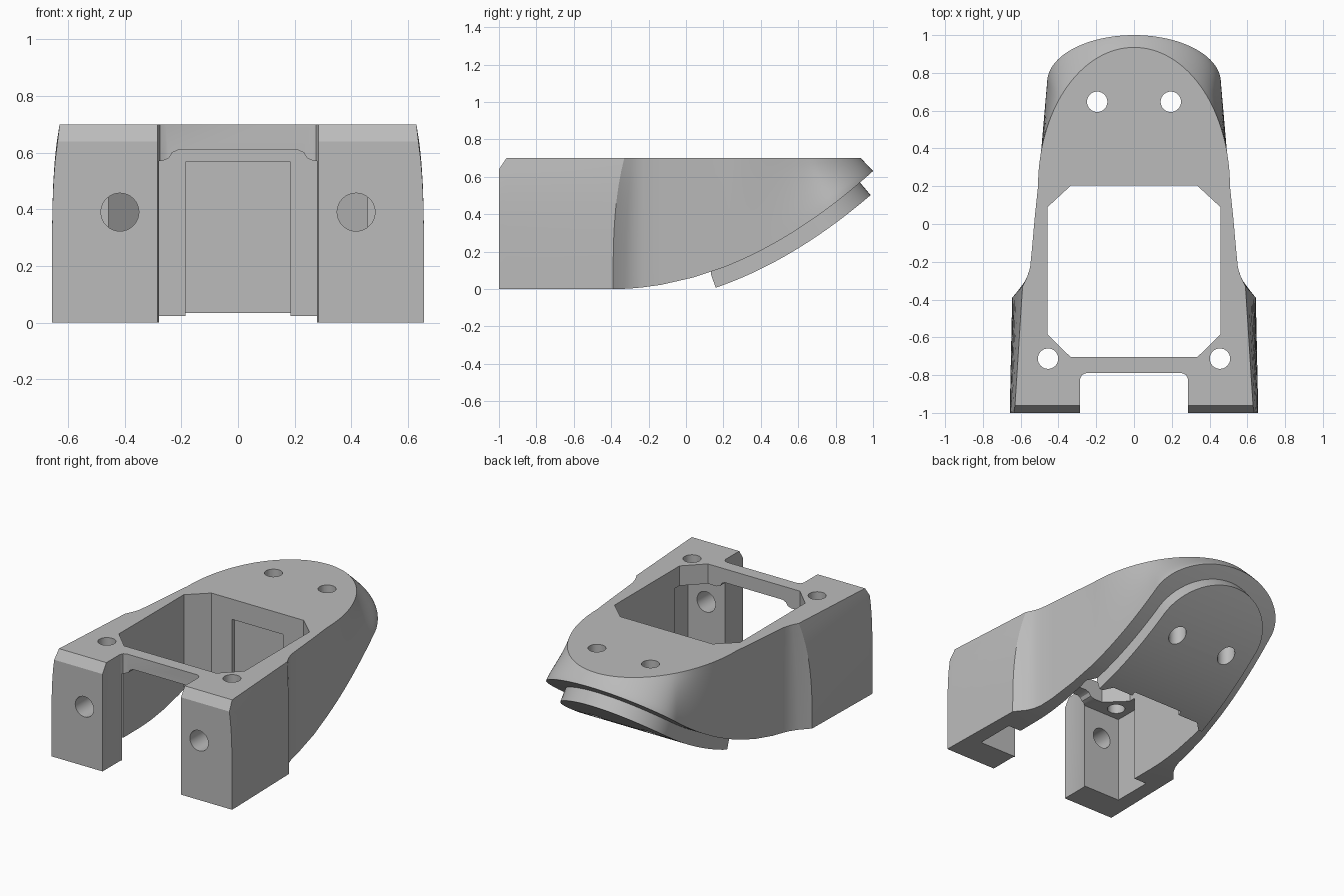
import bpy, bmesh, math
from mathutils import Vector

if "Cube" in bpy.data.objects:
    bpy.data.objects.remove(bpy.data.objects["Cube"])

grey = bpy.data.materials.new("plain grey")
grey.use_nodes = True
grey.diffuse_color = (0.5, 0.5, 0.5, 1)
grey.node_tree.nodes["Principled BSDF"].inputs["Base Color"].default_value = (0.5, 0.5, 0.5, 1)

TOP = 0.7


def belly(y):
    """Height of the curved underside."""
    return 0.322 * max(0, y + 0.4) ** 2


def make_object(name, bm):
    bmesh.ops.remove_doubles(bm, verts=bm.verts, dist=0.0001)
    bmesh.ops.recalc_face_normals(bm, faces=bm.faces)
    mesh = bpy.data.meshes.new(name)
    bm.to_mesh(mesh)
    bm.free()
    obj = bpy.data.objects.new(name, mesh)
    bpy.context.collection.objects.link(obj)
    return obj


def loft(name, sections):
    """Skin closed sections from a flat first one to a last one that closes on x = 0."""
    bm = bmesh.new()
    rows = [[bm.verts.new(p) for p in s] for s in sections]
    bm.faces.new(rows[0])
    n = len(rows[0])
    for a, b in zip(rows, rows[1:]):
        for i in range(n):
            j = (i + 1) % n
            bm.faces.new((a[i], a[j], b[j], b[i]))
    return make_object(name, bm)


def mirrored(half):
    return half + [Vector((-p.x, p.y, p.z)) for p in reversed(half)]


def prism(name, pts, axis, lo, hi):
    """Extrude a profile along y or z."""
    bm = bmesh.new()
    place = (lambda a, b: (a, lo, b)) if axis == "y" else (lambda a, b: (a, b, lo))
    face = bm.faces.new([bm.verts.new(place(a, b)) for a, b in pts])
    moved = bmesh.ops.extrude_face_region(bm, geom=[face])["geom"]
    shift = Vector((0, hi - lo, 0)) if axis == "y" else Vector((0, 0, hi - lo))
    bmesh.ops.translate(bm, vec=shift, verts=[v for v in moved if isinstance(v, bmesh.types.BMVert)])
    return make_object(name, bm)


def both_sides(half):
    return half + [(-a, b) for a, b in reversed(half)]


def circle(cx, cy, r, n=32):
    return [(cx + r * math.cos(i * math.tau / n), cy + r * math.sin(i * math.tau / n)) for i in range(n)]


# Body: each section runs from the lower edge to the top edge, with a bulge power
def body_section(low, high, power, top=TOP, steps=10):
    half = []
    for i in range(steps + 1):
        t = i / steps
        s = t ** power
        z0 = belly(low[1])
        half.append(Vector((low[0] + (high[0] - low[0]) * s,
                            low[1] + (high[1] - low[1]) * s,
                            z0 + (top - z0) * t)))
    return mirrored(half)


sections = [
    body_section((0.657, -1), (0.637, -1), 5, top=0.64),
    body_section((0.657, -0.96), (0.63, -0.96), 5),
    body_section((0.645, -0.39), (0.59, -0.33), 3),
    body_section((0.59, -0.325), (0.57, -0.29), 2),
    body_section((0.565, -0.28), (0.56, -0.265), 2),
    body_section((0.55, -0.23), (0.55, -0.23), 1),
    body_section((0.54, -0.13), (0.54, -0.13), 1),
    body_section((0.525, 0.04), (0.525, 0.04), 1),
]
CORNER = 0.45
COUNT = 40
for i in range(COUNT + 1):
    u = i / COUNT
    a = u * math.pi / 2
    high = (0.508 * math.cos(a), 0.2 + 0.735 * math.sin(a))
    if u <= CORNER:
        s = u / CORNER
        low = (0.508 - 0.048 * s, 0.2 + 0.55 * s)
    else:
        b = (u - CORNER) / (1 - CORNER) * math.pi / 2
        low = (0.46 * math.cos(b), 0.75 + 0.25 * math.sin(b))
    if i == COUNT:
        low, high = (0, low[1]), (0, high[1])
    sections.append(body_section(low, high, 1.8 - 0.8 * u))
body = loft("body", sections)


# Belly plate: a rounded pad standing out square to the curved underside
def plate_section(w, y):
    slope = 0.644 * (y + 0.4)
    out = Vector((0, slope, -1)).normalized()
    base = Vector((0, y, belly(y)))
    side = Vector((w, 0, 0))
    return mirrored([base + side + out * 0.088, base + side - out * 0.01])


plate_rows = [plate_section(0.41 - 0.04 * i / 12, 0.13 + 0.53 * i / 12) for i in range(12)]
for i in range(17):
    a = i / 16 * math.pi / 2
    plate_rows.append(plate_section(0.37 * math.cos(a) if i < 16 else 0, 0.66 + 0.27 * math.sin(a)))
plate = loft("belly_plate", plate_rows)

# Cutters: central opening, front slot, pocket behind the legs, back wall recess
cutters = [
    prism("opening", both_sides([(0.335, -0.705), (0.457, -0.585), (0.457, 0.09), (0.335, 0.203)]), "z", -0.5, 1),
    prism("slot", both_sides([(0.285, -1.2), (0.285, -0.82), (0.276, -0.799), (0.255, -0.79)]), "z", -0.5, 1),
    prism("pocket", both_sides([(0.55, -0.5), (0.55, 0.57), (0.27, 0.57), (0.245, 0.58),
                                (0.232, 0.6), (0.21, 0.61)]), "y", -0.805, -0.54),
    prism("recess", both_sides([(0.185, -0.5), (0.185, 0.567)]), "y", 0.1, 0.23),
]
# Screw holes
for side in (-1, 1):
    cutters.append(prism("nose_hole", circle(side * 0.195, 0.647, 0.054), "z", -0.5, 1))
    cutters.append(prism("leg_hole", circle(side * 0.455, -0.713, 0.054), "z", 0.5, 1))
    cutters.append(prism("front_hole", circle(side * 0.417, 0.39, 0.067), "y", -1.2, -0.7))

for part in (body, plate):
    for cutter in cutters:
        if part is plate and cutter.name.startswith(("slot", "pocket", "leg", "front")):
            continue
        mod = part.modifiers.new(cutter.name, "BOOLEAN")
        mod.operation = "DIFFERENCE"
        mod.solver = "EXACT"
        mod.object = cutter
    bpy.context.view_layer.update()
    evaluated = part.evaluated_get(bpy.context.evaluated_depsgraph_get())
    cut_mesh = bpy.data.meshes.new_from_object(evaluated)
    part.modifiers.clear()
    part.data = cut_mesh
    part.data.materials.clear()
    part.data.materials.append(grey)

for cutter in cutters:
    bpy.data.objects.remove(cutter)

# Smooth curved faces and keep hard edges
bpy.ops.object.select_all(action="DESELECT")
for part in (body, plate):
    part.select_set(True)
bpy.context.view_layer.objects.active = body
bpy.ops.object.shade_smooth_by_angle(angle=math.radians(25))
